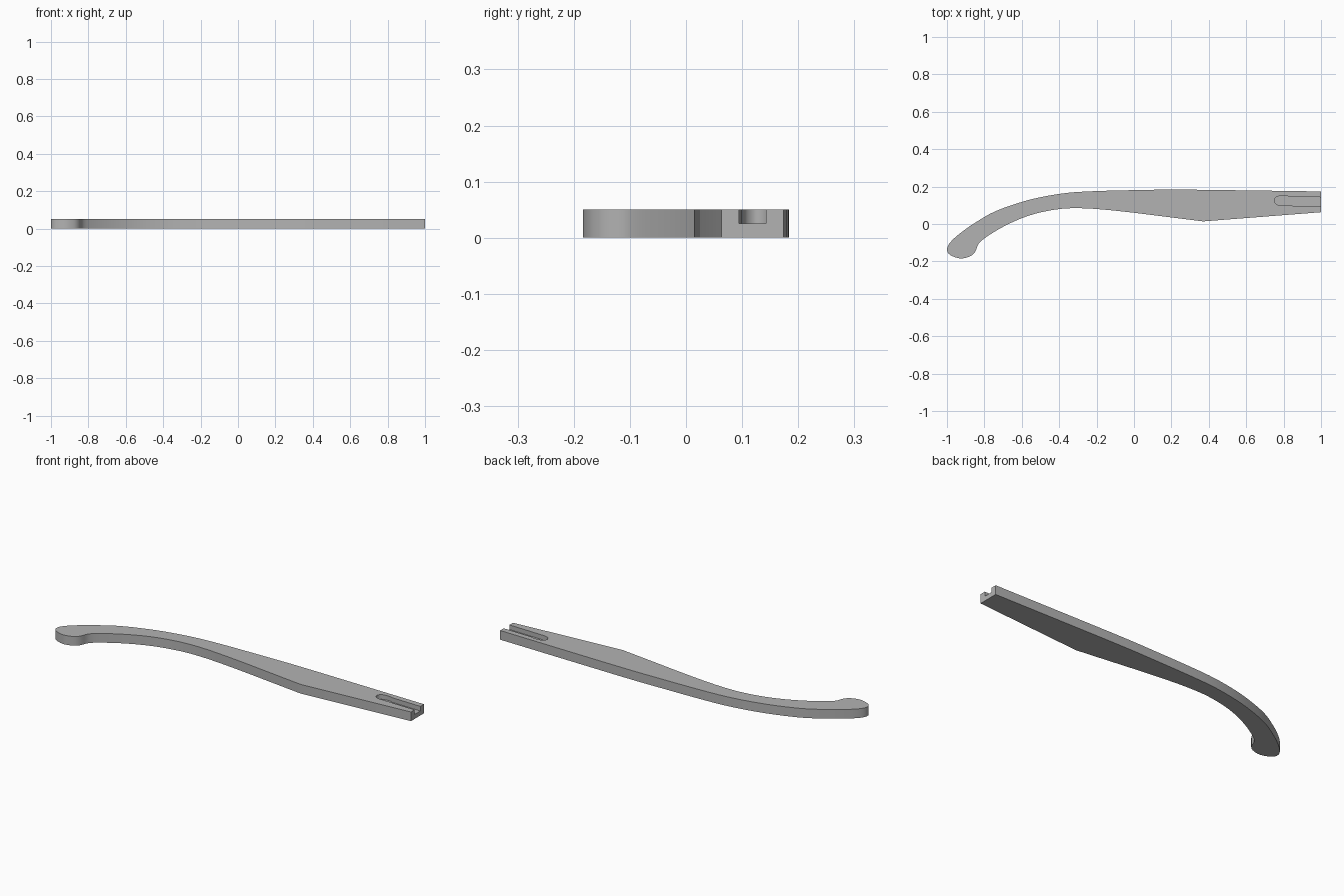
import bpy, bmesh
from mathutils import Vector

if "Cube" in bpy.data.objects:
    bpy.data.objects.remove(bpy.data.objects["Cube"])

THICK = 0.05

grey = bpy.data.materials.new("plain_grey")
grey.use_nodes = True
grey.diffuse_color = (0.45, 0.45, 0.45, 1)
grey.node_tree.nodes["Principled BSDF"].inputs["Base Color"].default_value = grey.diffuse_color


def smooth_path(points, steps=5):
    """Curve through the points, with free ends."""
    p = [Vector(q) for q in points]
    p = [2 * p[0] - p[1]] + p + [2 * p[-1] - p[-2]]
    out = []
    for a, b, c, d in zip(p, p[1:], p[2:], p[3:]):
        # tangents scaled by chord length, so uneven spacing stays smooth
        l0, l1, l2 = (b - a).length, (c - b).length, (d - c).length
        m1 = (c - a) * l1 / (l0 + l1)
        m2 = (d - b) * l1 / (l1 + l2)
        for i in range(steps):
            t = i / steps
            out.append(b * (2*t**3 - 3*t**2 + 1) + m1 * (t**3 - 2*t**2 + t)
                       + c * (3*t**2 - 2*t**3) + m2 * (t**3 - t**2))
    return out + [p[-2]]


def slab(name, outline, low, high):
    """Extrude a flat outline from low to high."""
    bm = bmesh.new()
    face = bm.faces.new([bm.verts.new((q[0], q[1], low)) for q in outline])
    new = bmesh.ops.extrude_face_region(bm, geom=[face])["geom"]
    bmesh.ops.translate(bm, vec=(0, 0, high - low),
                        verts=[v for v in new if isinstance(v, bmesh.types.BMVert)])
    bmesh.ops.recalc_face_normals(bm, faces=bm.faces)
    mesh = bpy.data.meshes.new(name)
    bm.to_mesh(mesh)
    bm.free()
    mesh.materials.append(grey)
    obj = bpy.data.objects.new(name, mesh)
    bpy.context.collection.objects.link(obj)
    return obj


# Arm: inner edge, hooked tip and outer edge, closed by the square end
edge = smooth_path([
    (0.37, 0.014), (0.2, 0.035), (0, 0.06), (-0.15, 0.076), (-0.27, 0.084),
    (-0.38, 0.082), (-0.5, 0.062), (-0.6, 0.031), (-0.7, -0.015), (-0.79, -0.07),
    (-0.83, -0.105), (-0.85, -0.15), (-0.875, -0.172), (-0.925, -0.184),
    (-0.975, -0.17), (-0.997, -0.15), (-0.997, -0.122), (-0.975, -0.09),
    (-0.93, -0.05), (-0.86, 0.0), (-0.75, 0.064), (-0.6, 0.118), (-0.48, 0.147),
    (-0.35, 0.167), (-0.2, 0.176), (0, 0.181), (0.2, 0.184), (0.5, 0.181), (1, 0.174)])
arm = slab("temple_arm", edge + [(1, 0.063)], 0, THICK)

# Slot: half-depth groove with a rounded inner end, open at the square end
slot = smooth_path([
    (0.83, 0.146), (0.815, 0.151), (0.785, 0.151), (0.76, 0.143), (0.75, 0.125),
    (0.76, 0.107), (0.785, 0.099), (0.815, 0.099), (0.83, 0.098)])
cutter = slab("slot_cutter", slot + [(1.05, 0.093), (1.05, 0.142)], THICK / 2, THICK * 2)
cutter.hide_render = True
cutter.hide_set(True)

cut = arm.modifiers.new("slot", "BOOLEAN")
cut.operation = "DIFFERENCE"
cut.solver = "EXACT"
cut.object = cutter

bpy.context.view_layer.objects.active = arm
arm.select_set(True)
bpy.ops.object.modifier_apply(modifier=cut.name)
bpy.ops.object.shade_smooth_by_angle(angle=0.5)
bpy.data.objects.remove(cutter)
